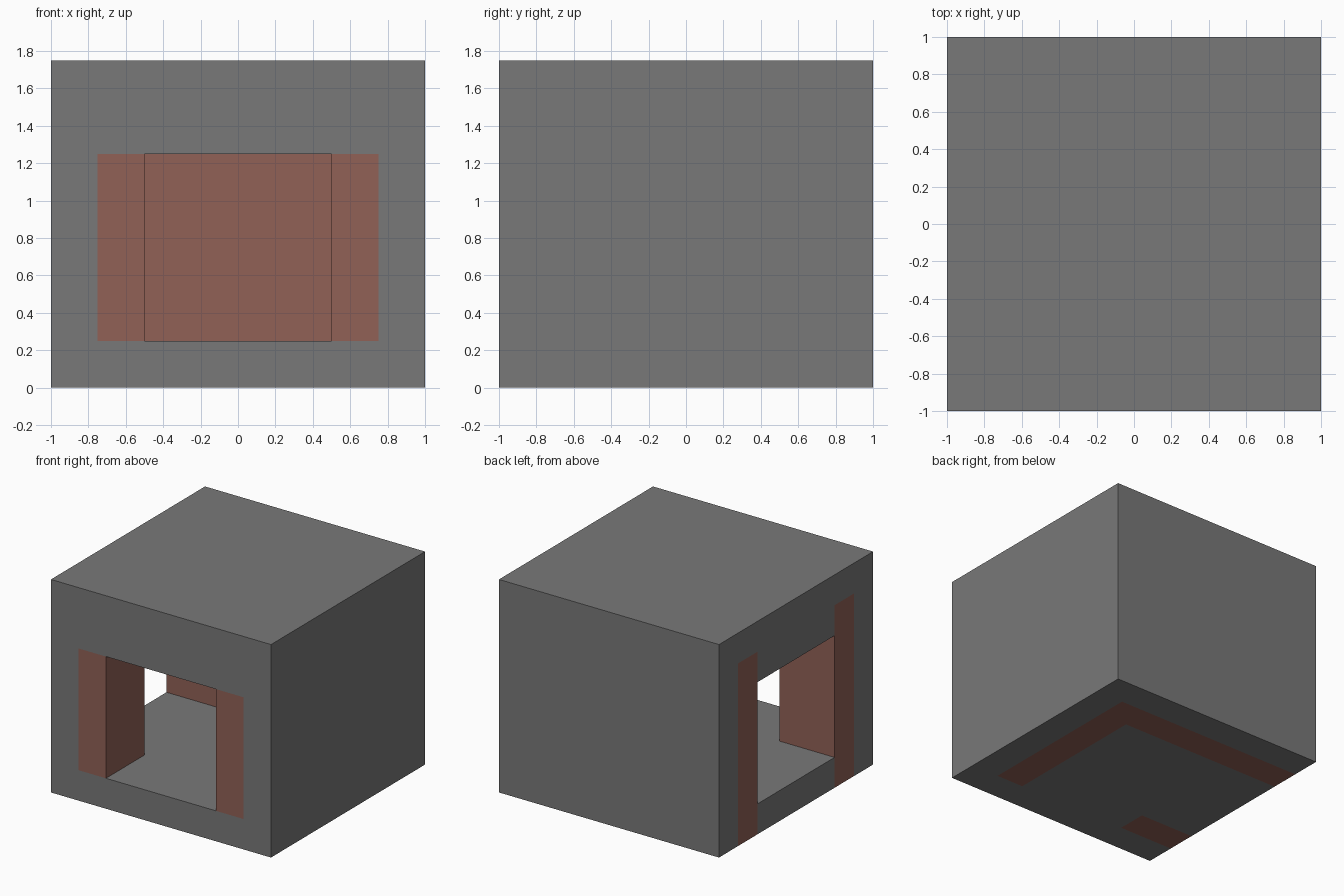
import bpy
import bmesh
from mathutils import Vector

default = bpy.data.objects.get("Cube")
if default:
    bpy.data.objects.remove(default, do_unlink=True)


def material(name, color):
    mat = bpy.data.materials.new(name)
    mat.use_nodes = True
    mat.diffuse_color = color
    mat.node_tree.nodes["Principled BSDF"].inputs["Base Color"].default_value = color
    return mat


def prism(name, outline, bottom, top):
    """Extrude a flat outline upward into a solid object."""
    bm = bmesh.new()
    face = bm.faces.new([bm.verts.new((x, y, bottom)) for x, y in outline])
    made = bmesh.ops.extrude_face_region(bm, geom=[face])["geom"]
    verts = [v for v in made if isinstance(v, bmesh.types.BMVert)]
    bmesh.ops.translate(bm, verts=verts, vec=(0, 0, top - bottom))
    bmesh.ops.recalc_face_normals(bm, faces=bm.faces)
    mesh = bpy.data.meshes.new(name)
    bm.to_mesh(mesh)
    bm.free()
    obj = bpy.data.objects.new(name, mesh)
    bpy.context.collection.objects.link(obj)
    return obj


grey = material("stone grey", (0.19, 0.19, 0.19, 1))
red = material("brick red", (0.283, 0.119, 0.093, 1))

# Solid block
block = prism("corner_passage_block", [(-1, -1), (1, -1), (1, 1), (-1, 1)], 0, 1.75)
block.data.materials.append(grey)
block.data.materials.append(red)

# L-shaped passage from the front face to the -x face
passage = prism("passage_cutter",
                [(-0.5, -2), (0.5, -2), (0.5, 0.5), (-2, 0.5), (-2, -0.5), (-0.5, -0.5)],
                0.25, 1.25)
passage.hide_render = True
cut = block.modifiers.new("passage", "BOOLEAN")
cut.operation = "DIFFERENCE"
cut.solver = "EXACT"
cut.object = passage
bpy.context.view_layer.objects.active = block
bpy.ops.object.modifier_apply(modifier=cut.name)
bpy.data.objects.remove(passage, do_unlink=True)


def in_band(v):
    return 0.5 < v < 0.75


def is_red(c, n):
    if c.z < 0.01:  # wall footprint on the underside
        return (in_band(c.x) and abs(c.y) < 0.75
                or in_band(c.y) and c.x < 0.75
                or in_band(-c.y) and c.x < -0.5)
    if c.y < -0.99:  # wall ends beside the front opening
        return in_band(abs(c.x)) and 0.25 < c.z < 1.25
    if c.x < -0.99:  # wall ends beside the side opening
        return in_band(abs(c.y)) and c.z < 1.5
    # passage walls
    return abs(n.z) < 0.5 and c.x < 0.99 and c.y < 0.99


# Cut the faces along the stripe borders, then colour them
bm = bmesh.new()
bm.from_mesh(block.data)
borders = {0: (-0.75, -0.5, 0.5, 0.75), 1: (-0.75, -0.5, 0.5, 0.75), 2: (0.25, 1.25, 1.5)}
for axis, places in borders.items():
    for place in places:
        normal = Vector((0, 0, 0))
        normal[axis] = 1
        bmesh.ops.bisect_plane(bm, geom=bm.verts[:] + bm.edges[:] + bm.faces[:],
                               dist=0.0001, plane_co=normal * place, plane_no=normal)
bm.normal_update()
for face in bm.faces:
    face.smooth = False
    face.material_index = int(is_red(face.calc_center_median(), face.normal))
bm.to_mesh(block.data)
bm.free()
